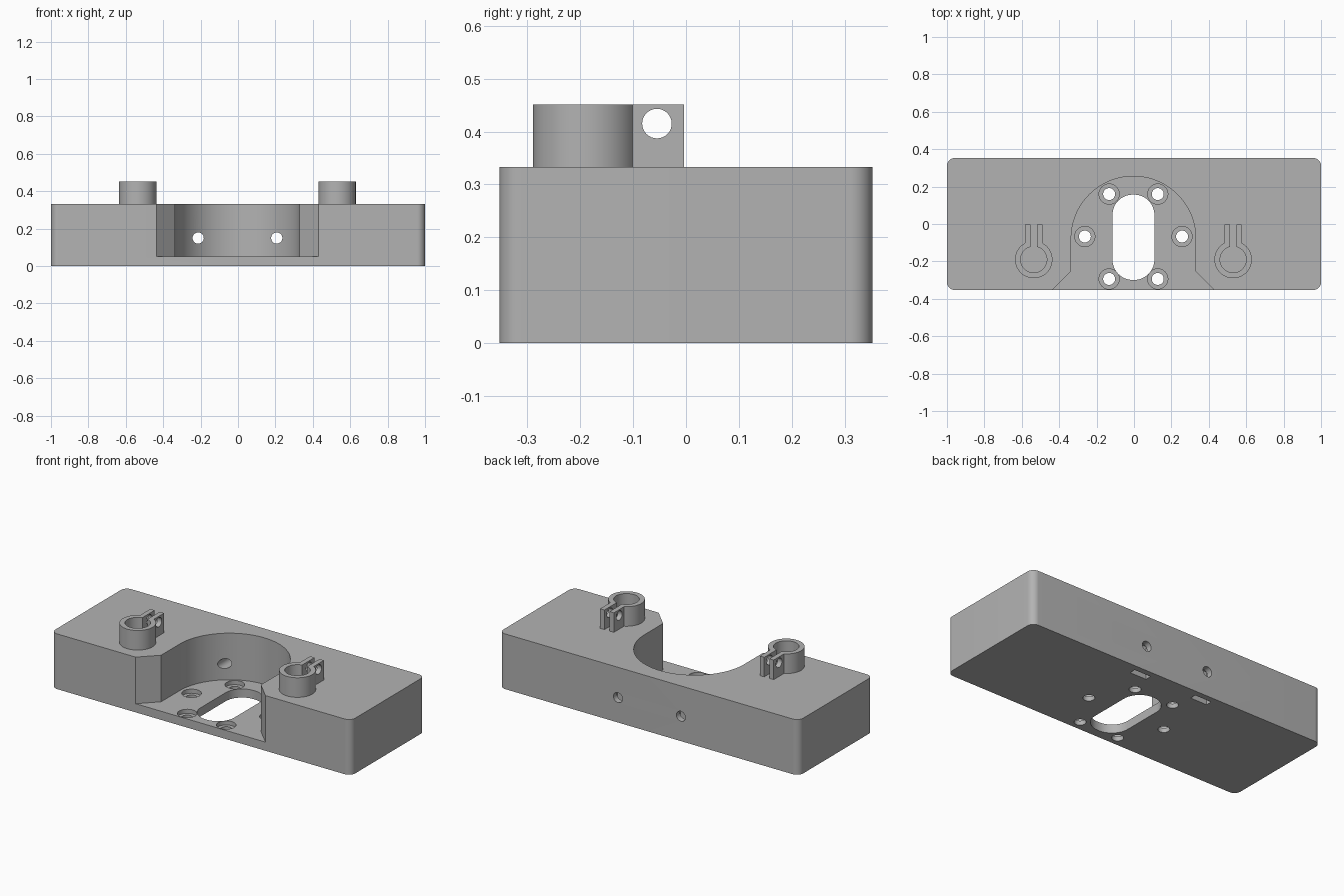
import bpy
import bmesh
from math import pi, cos, sin, asin, acos
from mathutils import Matrix, Vector

cube = bpy.data.objects.get("Cube")
if cube:
    bpy.data.objects.remove(cube, do_unlink=True)

CX = -0.003                      # centre line of the machined features
HALF_Y, TOP, FLOOR = 0.353, 0.333, 0.052

grey = bpy.data.materials.new("machined grey")
grey.use_nodes = True
grey.diffuse_color = (0.45, 0.45, 0.45, 1)
grey.node_tree.nodes["Principled BSDF"].inputs["Base Color"].default_value = grey.diffuse_color


def arc(x, y, r, start, end, steps):
    return [(x + r * cos(start + (end - start) * i / steps),
             y + r * sin(start + (end - start) * i / steps)) for i in range(steps + 1)]


def rounded_rect(x, y, hx, hy, r, steps=12):
    pts = []
    for i, (sx, sy) in enumerate(((1, 1), (-1, 1), (-1, -1), (1, -1))):
        pts += arc(x + sx * (hx - r), y + sy * (hy - r), r, i * pi / 2, (i + 1) * pi / 2, steps)
    return pts


def prism(name, outline, z0, z1):
    """Extrude a plan outline from z0 to z1."""
    bm = bmesh.new()
    face = bm.faces.new([bm.verts.new((x, y, z0)) for x, y in outline])
    moved = bmesh.ops.extrude_face_region(bm, geom=[face])["geom"]
    bmesh.ops.translate(bm, vec=(0, 0, z1 - z0),
                        verts=[v for v in moved if isinstance(v, bmesh.types.BMVert)])
    bmesh.ops.recalc_face_normals(bm, faces=bm.faces)
    return finish(name, bm)


def rod(name, centre, axis, r, length, sides=32):
    """Cylinder along an axis, centred on a point."""
    bm = bmesh.new()
    turn = Vector((0, 0, 1)).rotation_difference(Vector(axis)).to_matrix().to_4x4()
    bmesh.ops.create_cone(bm, cap_ends=True, segments=sides, radius1=r, radius2=r,
                          depth=length, matrix=Matrix.Translation(centre) @ turn)
    return finish(name, bm)


def finish(name, bm):
    mesh = bpy.data.meshes.new(name)
    bm.to_mesh(mesh)
    bm.free()
    mesh.materials.append(grey)
    obj = bpy.data.objects.new(name, mesh)
    bpy.context.collection.objects.link(obj)
    return obj


def cut(obj, cutters):
    """Subtract each cutter, bake the result and discard the cutters."""
    for c in cutters:
        c.hide_render = True
        mod = obj.modifiers.new("cut", 'BOOLEAN')
        mod.operation, mod.solver, mod.object = 'DIFFERENCE', 'EXACT', c
    bpy.context.view_layer.update()
    result = bpy.data.meshes.new_from_object(
        obj.evaluated_get(bpy.context.evaluated_depsgraph_get()))
    obj.modifiers.clear()
    obj.data = result
    for c in cutters:
        bpy.data.objects.remove(c, do_unlink=True)


# Main block with rounded vertical corners
block = prism("main_block", rounded_rect(0, 0, 1, HALF_Y, 0.042), 0, TOP)

# Round-backed pocket, flaring at the front
R, PY = 0.333, -0.078
flare = 0.433 + 0.05
pocket = arc(CX, PY, R, 0, pi, 64) + [(CX - R, -0.253), (CX - flare, -0.403),
                                      (CX + flare, -0.403), (CX + R, -0.253)]
cutters = [prism("pocket_cutter", pocket, FLOOR, TOP + 0.1)]

# Central rounded slot through the floor
cutters.append(prism("slot_cutter", rounded_rect(CX, -0.071, 0.112, 0.228, 0.108), -0.1, 0.1))

# Six counterbored holes on a circle
for i in range(6):
    x, y = CX + 0.26 * cos(i * pi / 3), -0.067 + 0.262 * sin(i * pi / 3)
    cutters.append(rod("hole_cutter", (x, y, 0), (0, 0, 1), 0.032, 0.3))
    cutters.append(rod("counterbore_cutter", (x, y, FLOOR + 0.025), (0, 0, 1), 0.054, 0.1))

# Horizontal bolt holes in the rear wall with nut slots from below
for side in (-1, 1):
    x = CX + side * 0.21
    cutters.append(rod("bolt_cutter", (x, 0.25, 0.15), (0, 1, 0), 0.03, 0.5))
    nut = [(x - 0.055, 0.28), (x + 0.055, 0.28), (x + 0.055, 0.318), (x - 0.055, 0.318)]
    cutters.append(prism("nut_cutter", nut, -0.1, 0.2))
cut(block, cutters)

# Split ring clamps with two drilled tabs
RO, RI, TAB, GAP, RY, END = 0.1, 0.07, 0.046, 0.017, -0.19, -0.004
parts = [block]
for name, side in (("right_clamp", -1), ("left_clamp", 1)):
    x = CX + side * 0.533
    a, b = acos(TAB / RO), acos(GAP / RI)
    outline = (arc(x, RY, RO, pi - a, 2 * pi + a, 48)
               + [(x + TAB, END), (x + GAP, END)]
               + arc(x, RY, RI, 2 * pi + b, pi - b, 48)
               + [(x - GAP, END), (x - TAB, END)])
    clamp = prism(name, outline, TOP, 0.451)
    cut(clamp, [rod("tab_hole_cutter", (x, -0.055, 0.415), (1, 0, 0), 0.028, 0.3)])
    parts.append(clamp)

# Smooth curved walls, keeping crisp edges
bpy.ops.object.select_all(action='DESELECT')
for p in parts:
    p.select_set(True)
bpy.context.view_layer.objects.active = block
bpy.ops.object.shade_smooth_by_angle(angle=pi / 6)
